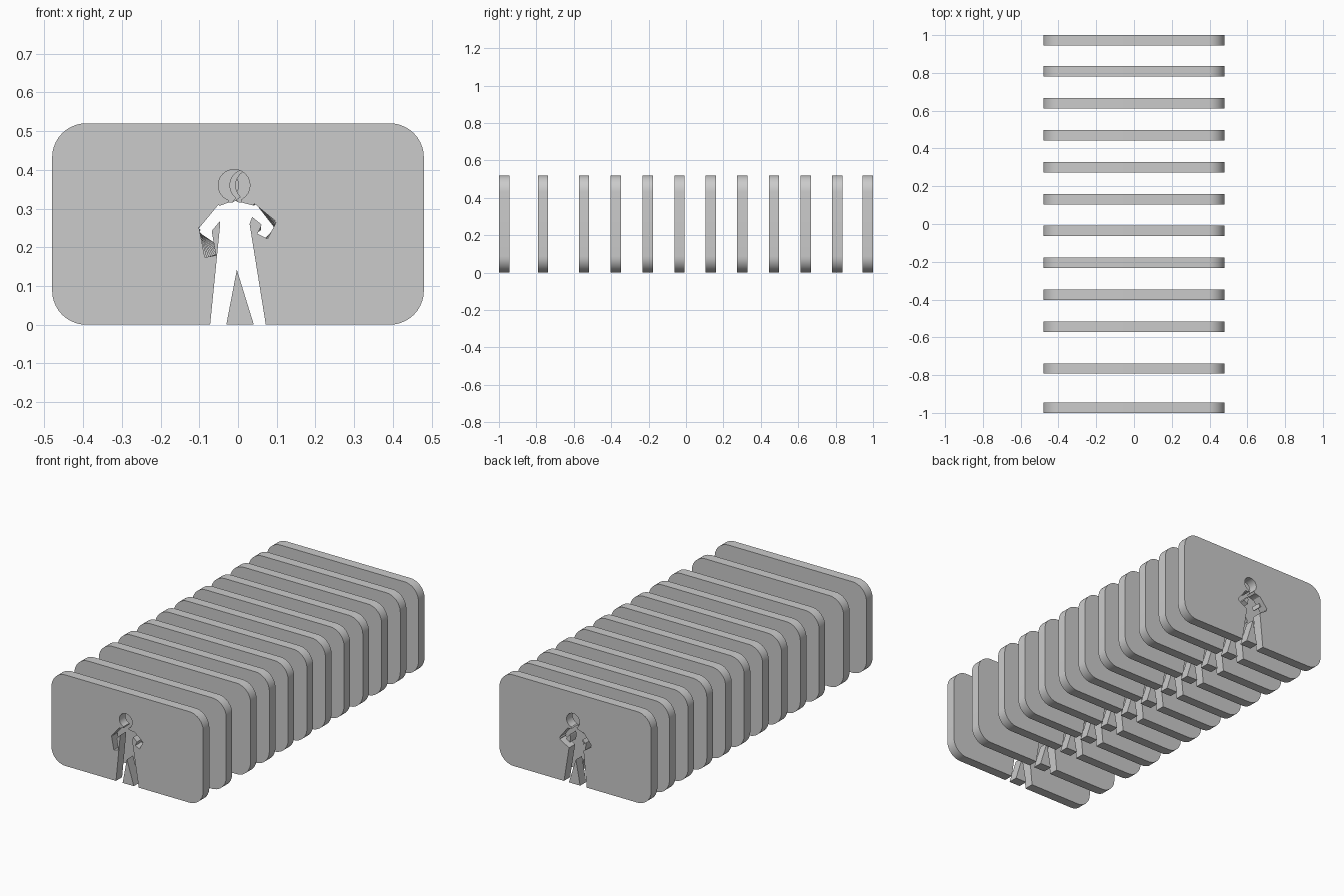
import bpy, bmesh, math
from mathutils import Vector

cube = bpy.data.objects.get("Cube")
if cube:
    bpy.data.objects.remove(cube)

grey = bpy.data.materials.new("plain grey")
grey.use_nodes = True
GREY = (0.6, 0.6, 0.6, 1)
grey.diffuse_color = GREY
grey.node_tree.nodes["Principled BSDF"].inputs["Base Color"].default_value = GREY

THICK, WIDTH, HEIGHT, RADIUS = 0.055, 0.96, 0.52, 0.088
PANEL_Y = [-0.972, -0.765, -0.545, -0.375, -0.205, -0.035,
           0.132, 0.3, 0.47, 0.64, 0.808, 0.972]


def add_prism(bm, outline, depth):
    """Extrude an (x, z) outline along y, centred on y = 0."""
    face = bm.faces.new([bm.verts.new((x, -depth / 2, z)) for x, z in outline])
    new = bmesh.ops.extrude_face_region(bm, geom=[face])["geom"]
    moved = [v for v in new if isinstance(v, bmesh.types.BMVert)]
    bmesh.ops.translate(bm, verts=moved, vec=(0, depth, 0))


def make_object(name, outlines, depth, y):
    bm = bmesh.new()
    for outline in outlines:
        add_prism(bm, outline, depth)
    bmesh.ops.recalc_face_normals(bm, faces=bm.faces)
    mesh = bpy.data.meshes.new(name)
    bm.to_mesh(mesh)
    bm.free()
    mesh.materials.append(grey)
    obj = bpy.data.objects.new(name, mesh)
    obj.location.y = y
    bpy.context.collection.objects.link(obj)
    return obj


def arc(cx, cz, r, start, sweep, count):
    angles = [start + sweep * i / count for i in range(count + 1)]
    return [(cx + r * math.cos(a), cz + r * math.sin(a)) for a in angles]


def rounded_panel():
    points = []
    dx, dz = WIDTH / 2 - RADIUS, HEIGHT / 2 - RADIUS
    for i, (sx, sz) in enumerate([(1, 1), (-1, 1), (-1, -1), (1, -1)]):
        points += arc(sx * dx, HEIGHT / 2 + sz * dz, RADIUS,
                      i * math.pi / 2, math.pi / 2, 10)
    return points


def limb(start, end, w0, w1):
    """Tapered strip between two (x, z) points, slightly overlapping its joints."""
    a, b = Vector(start), Vector(end)
    d = (b - a).normalized()
    n = Vector((-d.y, d.x))
    a, b = a - d * w0 * 0.3, b + d * w1 * 0.3
    return [tuple(p) for p in (a + n * w0 / 2, a - n * w0 / 2,
                               b - n * w1 / 2, b + n * w1 / 2)]


def mix(a, b, t):
    return tuple(Vector(a).lerp(Vector(b), t))


# Body with both legs, leaving a free wedge standing between the feet
BODY = [(-0.05, 0.306), (-0.046, 0.26), (-0.074, -0.02), (-0.034, -0.02),
        (-0.003, 0.142), (0.047, -0.02), (0.075, -0.02), (0.03, 0.26),
        (0.046, 0.306), (0.012, 0.315), (-0.026, 0.315)]


def figure(t, sway):
    """Walking figure outline; t goes from open arms to hands on the belly."""
    head_x = -0.01 + sway
    parts = [BODY, arc(head_x, 0.36, 0.041, 0, math.tau * 23 / 24, 23),
             limb((-0.006, 0.3), (head_x, 0.33), 0.036, 0.03)]
    arms = [((-0.045, 0.293), (-0.084, 0.246), mix((-0.073, 0.185), (-0.025, 0.205), t)),
            ((0.04, 0.295), mix((0.08, 0.262), (0.083, 0.24), t),
             mix((0.067, 0.236), (0.015, 0.2), t))]
    for shoulder, elbow, hand in arms:
        parts += [limb(shoulder, elbow, 0.03, 0.03), limb(elbow, hand, 0.031, 0.029)]
    return parts


# Row of panels, each pierced by the figure in a slightly different pose
SWAY = [0, 0.03, 0.045, 0.03, 0, -0.03, -0.045, -0.03, 0, 0.03, 0.045, 0.025]
for i, (y, sway) in enumerate(zip(PANEL_Y, SWAY)):
    t = i / (len(PANEL_Y) - 1)
    panel = make_object(f"panel_{i + 1:02d}", [rounded_panel()], THICK, y)
    bpy.ops.object.select_all(action="DESELECT")
    panel.select_set(True)
    bpy.context.view_layer.objects.active = panel
    # Cut body, head and limbs one after another
    for outline in figure(t, sway):
        cutter = make_object("figure_cutter", [outline], THICK * 2, y)
        cutter.hide_render = True
        mod = panel.modifiers.new("figure_hole", "BOOLEAN")
        mod.operation, mod.solver, mod.object = "DIFFERENCE", "EXACT", cutter
        bpy.ops.object.modifier_apply(modifier=mod.name)
        bpy.data.objects.remove(cutter)
    bpy.ops.object.shade_smooth_by_angle(angle=math.radians(30))
